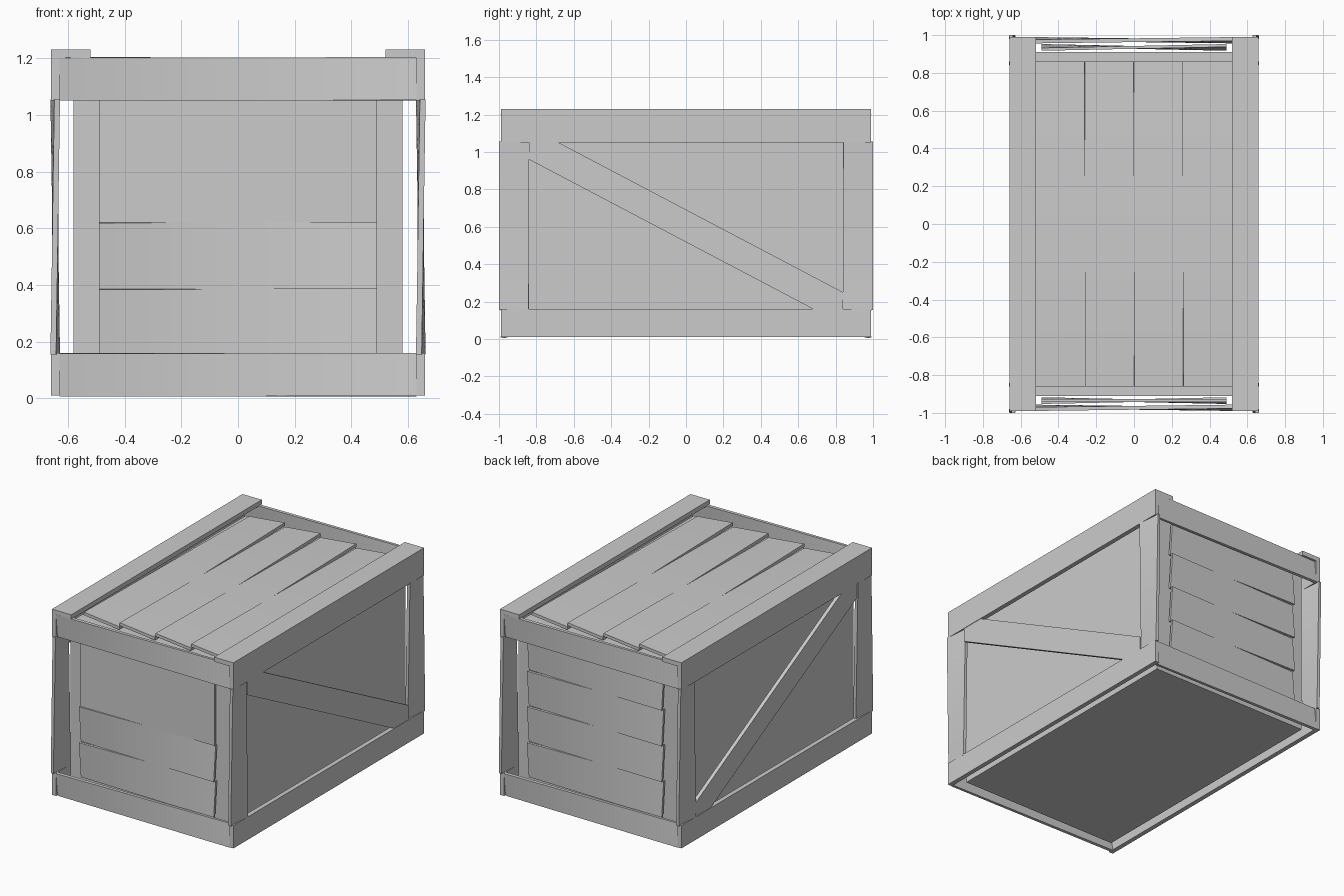
import bpy, bmesh, math
from mathutils import Vector, Matrix

if "Cube" in bpy.data.objects:
    bpy.data.objects.remove(bpy.data.objects["Cube"])


def board(name, size, loc, axis=0, twist=0.0, tilt=0.0):
    """Box of given size; twisted from -twist to +twist degrees along its long axis."""
    bm = bmesh.new()
    bmesh.ops.create_cube(bm, size=1.0)
    for v in bm.verts:
        v.co = Vector([c * s for c, s in zip(v.co, size)])
    if twist:
        long_edges = [e for e in bm.edges
                      if abs((e.verts[0].co - e.verts[1].co)[axis]) > 1e-4]
        bmesh.ops.subdivide_edges(bm, edges=long_edges, cuts=7, use_grid_fill=True)
        for v in bm.verts:
            a = math.radians(twist) * 2 * v.co[axis] / size[axis]
            v.co = Matrix.Rotation(a, 3, 'XYZ'[axis]) @ v.co
    if tilt:
        bm.transform(Matrix.Rotation(tilt, 4, 'X'))
    me = bpy.data.meshes.new(name)
    bm.to_mesh(me)
    bm.free()
    ob = bpy.data.objects.new(name, me)
    ob.location = loc
    bpy.context.collection.objects.link(ob)
    if twist:
        bpy.ops.object.select_all(action='DESELECT')
        ob.select_set(True)
        bpy.context.view_layer.objects.active = ob
        bpy.ops.object.shade_smooth_by_angle(angle=math.radians(30))
    return ob


# Inner box
board("inner_box", (1.16, 1.82, 1.12), (0, 0, 0.58))

# Lid planks
for i in range(4):
    board("lid_plank", (0.26, 1.72, 0.02), (-0.39 + 0.26 * i, 0, 1.175), 1, -6)

# End planks: four at the back, two plus a flat upper panel at the front
for i in range(4):
    z = 0.2675 + 0.235 * i
    board("back_plank", (0.98, 0.015, 0.235), (0, 0.935, z), 0, -5)
    if i < 2:
        board("front_plank", (0.98, 0.015, 0.235), (0, -0.935, z), 0, -5)
board("front_upper_panel", (0.98, 0.015, 0.47), (0, -0.935, 0.855))

# End rails, top and bottom
for y in (-0.973, 0.973):
    for z in (0.083, 1.127):
        board("end_rail", (1.26, 0.02, 0.152), (0, y, z), 0, -6)

for sx in (-1, 1):
    x = 0.645 * sx
    # Side rails and lid edge strips
    for z0, z1 in ((0.01, 0.16), (1.05, 1.20)):
        board("side_rail", (0.03, 1.98, z1 - z0), (x, 0, (z0 + z1) / 2))
    board("lid_edge_strip", (0.14, 1.98, 0.03), (0.59 * sx, 0, 1.215))

    # Corner posts
    for sy in (-1, 1):
        board("corner_post", (0.02, 0.16, 0.90), (x, 0.92 * sy, 0.605), 2, 5)

    # Diagonal brace, cut to fit the frame corners
    pts = [(0.68, 0.16), (0.84, 0.16), (0.84, 0.25),
           (-0.68, 1.05), (-0.84, 1.05), (-0.84, 0.96)]
    bm = bmesh.new()
    face = bm.faces.new([bm.verts.new((x - 0.012, y, z)) for y, z in pts])
    ext = bmesh.ops.extrude_face_region(bm, geom=[face])
    for v in ext["geom"]:
        if isinstance(v, bmesh.types.BMVert):
            v.co.x += 0.024
    bmesh.ops.recalc_face_normals(bm, faces=bm.faces)
    me = bpy.data.meshes.new("diagonal_brace")
    bm.to_mesh(me)
    bm.free()
    bpy.context.collection.objects.link(bpy.data.objects.new("diagonal_brace", me))
